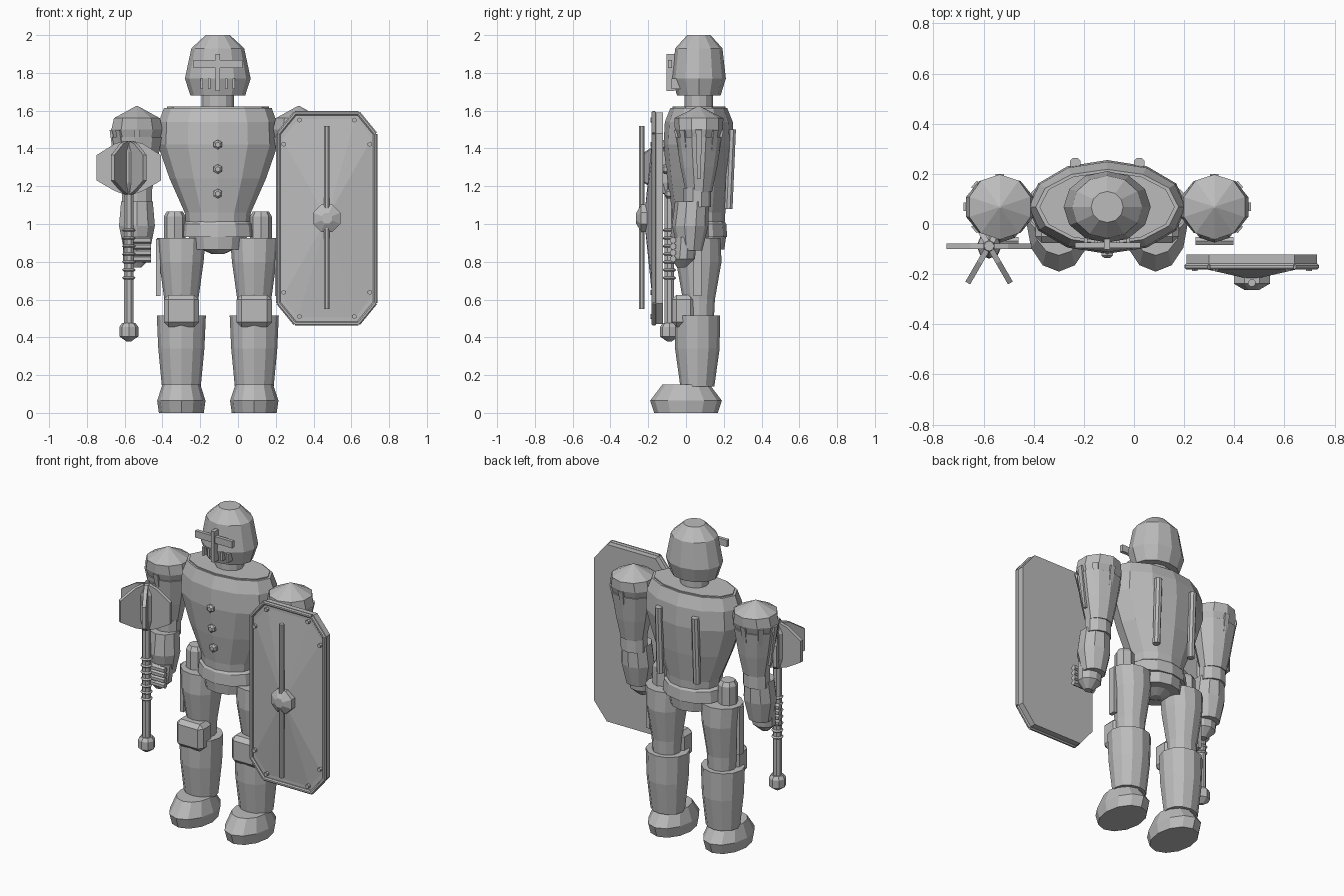
import bpy, bmesh, math
from mathutils import Vector

cube = bpy.data.objects.get("Cube")
if cube:
    bpy.data.objects.remove(cube, do_unlink=True)

steel = bpy.data.materials.new("plain_grey")
steel.use_nodes = True
GREY = (0.5, 0.5, 0.5, 1)
steel.diffuse_color = GREY
for node in steel.node_tree.nodes:
    if node.type == 'BSDF_PRINCIPLED':
        node.inputs["Base Color"].default_value = GREY

CX, CY = -0.107, 0.068      # body axis


def finish(name, bm):
    bmesh.ops.recalc_face_normals(bm, faces=bm.faces)
    me = bpy.data.meshes.new(name)
    bm.to_mesh(me)
    bm.free()
    me.materials.append(steel)
    ob = bpy.data.objects.new(name, me)
    bpy.context.collection.objects.link(ob)
    return ob


def skin(name, rings):
    """Bridge a list of equal rings of points and cap both ends."""
    bm = bmesh.new()
    vs = [[bm.verts.new(p) for p in ring] for ring in rings]
    n = len(vs[0])
    for a, b in zip(vs, vs[1:]):
        for i in range(n):
            j = (i + 1) % n
            bm.faces.new((a[i], a[j], b[j], b[i]))
    bm.faces.new(vs[0][::-1])
    bm.faces.new(vs[-1])
    return finish(name, bm)


def loft(name, x, y, sections, n=12):
    """Stack of ellipses; each section is z, rx, ry and optional y shift."""
    rings = []
    for z, rx, ry, *dy in sections:
        yy = y + (dy[0] if dy else 0)
        rings.append([(x + rx * math.sin(k * math.tau / n), yy + ry * math.cos(k * math.tau / n), z)
                      for k in range(n)])
    return skin(name, rings)


def rod(name, p, q, r, n=8, r2=None):
    p, q = Vector(p), Vector(q)
    turn = (q - p).to_track_quat('Z', 'Y')
    rings = []
    for c, rad in ((p, r), (q, r if r2 is None else r2)):
        rings.append([c + turn @ Vector((rad * math.cos((k + .5) * math.tau / n),
                                         rad * math.sin((k + .5) * math.tau / n), 0)) for k in range(n)])
    return skin(name, rings)


def box(name, x, y, z, bevel=0):
    """Box from (low, high) pairs."""
    bm = bmesh.new()
    bmesh.ops.create_cube(bm, size=1)
    for v in bm.verts:
        v.co = [a[0] + (c + .5) * (a[1] - a[0]) for a, c in zip((x, y, z), v.co)]
    if bevel:
        bmesh.ops.bevel(bm, geom=bm.edges[:], offset=bevel, segments=1, affect='EDGES')
    return finish(name, bm)


# Head, neck and visor
loft("helmet", CX, CY, [(1.68, .145, .115), (1.77, .174, .143), (1.93, .14, .125), (2.0, .064, .062)])
loft("neck", CX, CY, [(1.58, .085, .075), (1.69, .085, .075)])
box("visor_crossbar", (-.235, .025), (-.095, -.073), (1.825, 1.868))
box("visor_upright", (CX - .012, CX + .012), (-.102, -.06), (1.705, 1.9))
for off in (-.085, -.045, .045, .085):
    box("visor_slat", (CX + off - .007, CX + off + .007), (-.078, -.02), (1.715, 1.77))

# Torso, belt and pelvis
loft("torso", CX, CY, [(.98, .165, .135), (1.06, .175, .14), (1.24, .255, .168), (1.42, .318, .187),
                       (1.54, .312, .18), (1.615, .285, .15)])
loft("collar", CX, CY, [(1.6, .27, .14), (1.622, .27, .14)])
loft("belt", CX, CY, [(.93, .195, .15), (1.0, .188, .145), (1.015, .165, .135)])
loft("belt_skirt", CX, CY, [(.865, .145, .135), (.94, .155, .145)])
loft("pelvis", CX, CY, [(.84, .03, .03), (.88, .12, .11)])
for z, y in ((1.42, -.118), (1.29, -.108), (1.16, -.092)):
    rod("chest_stud", (CX, y + .03, z), (CX, y - .008, z), .026, 6)
    rod("chest_stud_cap", (CX, y - .008, z), (CX, y - .018, z), .026, 6, .014)
for off in (-.128, .128):
    rod("back_rod", (CX + off, .225, 1.08), (CX + off, .243, 1.5), .023)

# Limbs, one side then the other
for side, tag in ((-1, "right"), (1, "left")):
    ax, lx = CX + side * .428, CX + side * .193
    # Arm
    loft(tag + "_shoulder", ax, CY, [(1.42, .118, .1), (1.5, .142, .127), (1.56, .128, .13), (1.625, .004, .004)], 10)
    loft(tag + "_upper_arm", ax, CY, [(1.17, .082, .07), (1.3, .11, .097), (1.46, .138, .122)], 10)
    for k in range(5):
        a = math.pi * (k / 4 - .5)
        dx, dy = side * math.cos(a), math.sin(a)
        rod(tag + "_shoulder_strap", (ax + .128 * dx, CY + .114 * dy, 1.5),
            (ax + .1 * dx, CY + .09 * dy, 1.24 if k == 2 else 1.34), .024, 4, .012)
    loft(tag + "_elbow", ax, CY - .008, [(1.09, .083, .072), (1.19, .083, .072)], 10)
    loft(tag + "_forearm", ax, .022, [(.86, .072, .064), (.99, .1, .096), (1.12, .088, .09, .01)], 10)
    loft(tag + "_hand", ax, -.015, [(.77, .025, .022, -.01), (.815, .072, .062), (.93, .08, .064, .01)], 10)
    for k in range(4):
        z = .815 + k * .033
        rod(tag + "_finger", (ax - .075, -.068, z), (ax + .075, -.068, z), .018, 6)
    # Leg
    loft(tag + "_hip_joint", lx + side * .035, .06, [(.9, .058, .058), (1.04, .058, .058), (1.065, .043, .043)], 8)
    loft(tag + "_thigh", lx, CY, [(.5, .085, .08), (.6, .09, .085), (.8, .118, .12), (.925, .128, .115)])
    ox = lx + side * .122
    box(tag + "_thigh_strip", (ox - .012, ox + .012), (.04, .083), (.62, .92))
    box(tag + "_knee_pad", (lx - .093, lx + .093), (-.075, .05), (.455, .625), .025)
    loft(tag + "_shin", lx, .06, [(.14, .103, .09), (.34, .122, .118), (.515, .13, .12)])
    loft(tag + "_foot", lx, 0, [(0, .119, .168), (.065, .128, .19), (.15, .1, .125)])

# Shield
SX, SZ = .47, 1.03


def shield_outline(w, h, y, cx=.09, cz=.11):
    pts = [(w, h - cz), (w - cx, h)]
    pts += [(-x, z) for x, z in pts[::-1]]
    pts += [(-x, -z) for x, z in pts]
    return [(SX + x, y, SZ + z) for x, z in pts]


skin("shield_plate", [shield_outline(.26, .56, -.122), shield_outline(.26, .56, -.168)])
bm = bmesh.new()
base = [bm.verts.new(p) for p in shield_outline(.245, .545, -.166)]
tip = bm.verts.new((SX, -.222, SZ))
for i in range(8):
    bm.faces.new((base[i], base[(i + 1) % 8], tip))
finish("shield_front", bm)
edge = shield_outline(.257, .557, -.17)
for i, p in enumerate(edge):
    rod("shield_rim", p, edge[(i + 1) % 8], .0125, 8)
for x, y, z in shield_outline(.228, .49, -.166, .083, .0):
    pass
for sx in (-1, 1):
    for sz in (-1, 1):
        for x, z in ((.145, .52), (.228, .392)):
            rod("shield_rivet", (SX + sx * x, -.16, SZ + sz * z), (SX + sx * x, -.188, SZ + sz * z), .013, 6)
rod("shield_bar", (SX, -.235, .55), (SX, -.235, 1.52), .016)
rod("shield_boss", (SX, -.2, SZ), (SX, -.238, SZ), .078, 8)
rod("shield_boss_cap", (SX, -.238, SZ), (SX, -.264, SZ), .078, 8, .03)

# Flanged mace
MX, MY = -.578, -.088
rod("mace_shaft", (MX, MY, .45), (MX, MY, 1.2), .027)
loft("mace_core", MX, MY, [(1.16, .03, .03), (1.22, .048, .048), (1.38, .048, .048), (1.43, .02, .02)], 8)
loft("mace_pommel", MX, MY, [(.378, .012, .012), (.405, .05, .05), (.455, .05, .05), (.475, .036, .036)], 8)
for k in range(7):
    z = .715 + k * .042
    loft("grip_ring", MX, MY, [(z - .008, .028, .028), (z, .036, .036), (z + .008, .028, .028)], 8)
for k in range(6):
    a = k * math.tau / 6
    out, across = Vector((math.cos(a), math.sin(a), 0)), Vector((-math.sin(a), math.cos(a), 0)) * .011
    mid = Vector((MX, MY, 0))
    profile = [(.02, 1.155), (.075, 1.175), (.17, 1.23), (.17, 1.365), (.075, 1.425), (.02, 1.44)]
    skin("mace_flange", [[mid + out * r + s * across + Vector((0, 0, z)) for r, z in profile] for s in (-1, 1)])
